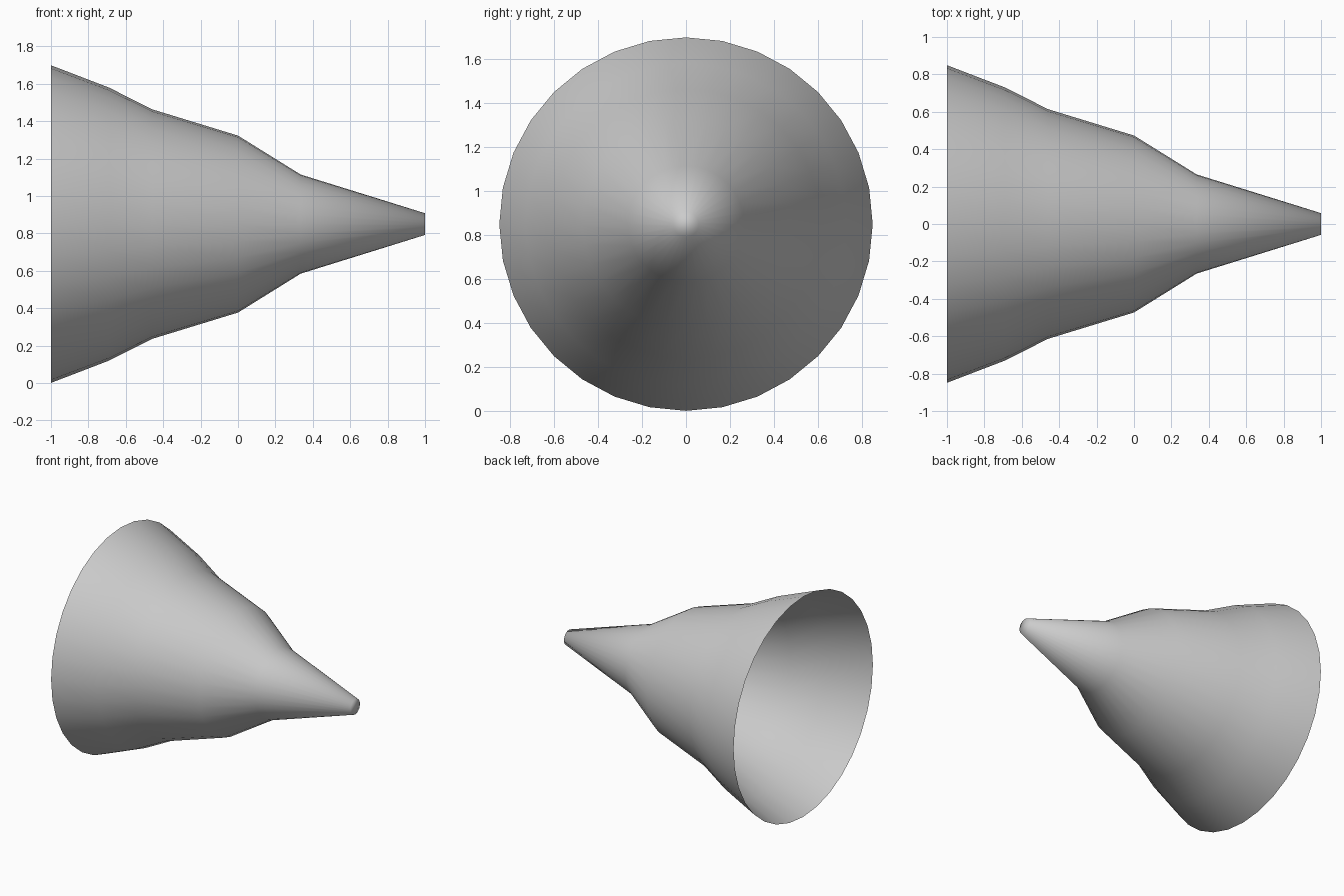
import bpy, bmesh, math

if "Cube" in bpy.data.objects:
    bpy.data.objects.remove(bpy.data.objects["Cube"])

SIDES = 32
CENTRE_Z = 0.85
# (x, radius) along the axis, from the open mouth to the small tip
PROFILE = [(-1.0, 0.849), (-0.69, 0.73), (-0.46, 0.614),
           (0.0, 0.473), (0.335, 0.265), (1.0, 0.058)]

bm = bmesh.new()


def ring(x, r):
    angles = [2 * math.pi * i / SIDES for i in range(SIDES)]
    return [bm.verts.new((x, r * math.cos(a), CENTRE_Z + r * math.sin(a))) for a in angles]


# Thin lathed shell, open at the wide end
rings = [ring(x, r) for x, r in PROFILE]
for a, b in zip(rings, rings[1:]):
    for i in range(SIDES):
        j = (i + 1) % SIDES
        bm.faces.new((a[i], a[j], b[j], b[i]))

# Flat closed tip
bm.faces.new(rings[-1])

for f in bm.faces:
    f.smooth = True

mesh = bpy.data.meshes.new("cone_shell")
bm.to_mesh(mesh)
bm.free()
bpy.context.collection.objects.link(bpy.data.objects.new("cone_shell", mesh))
